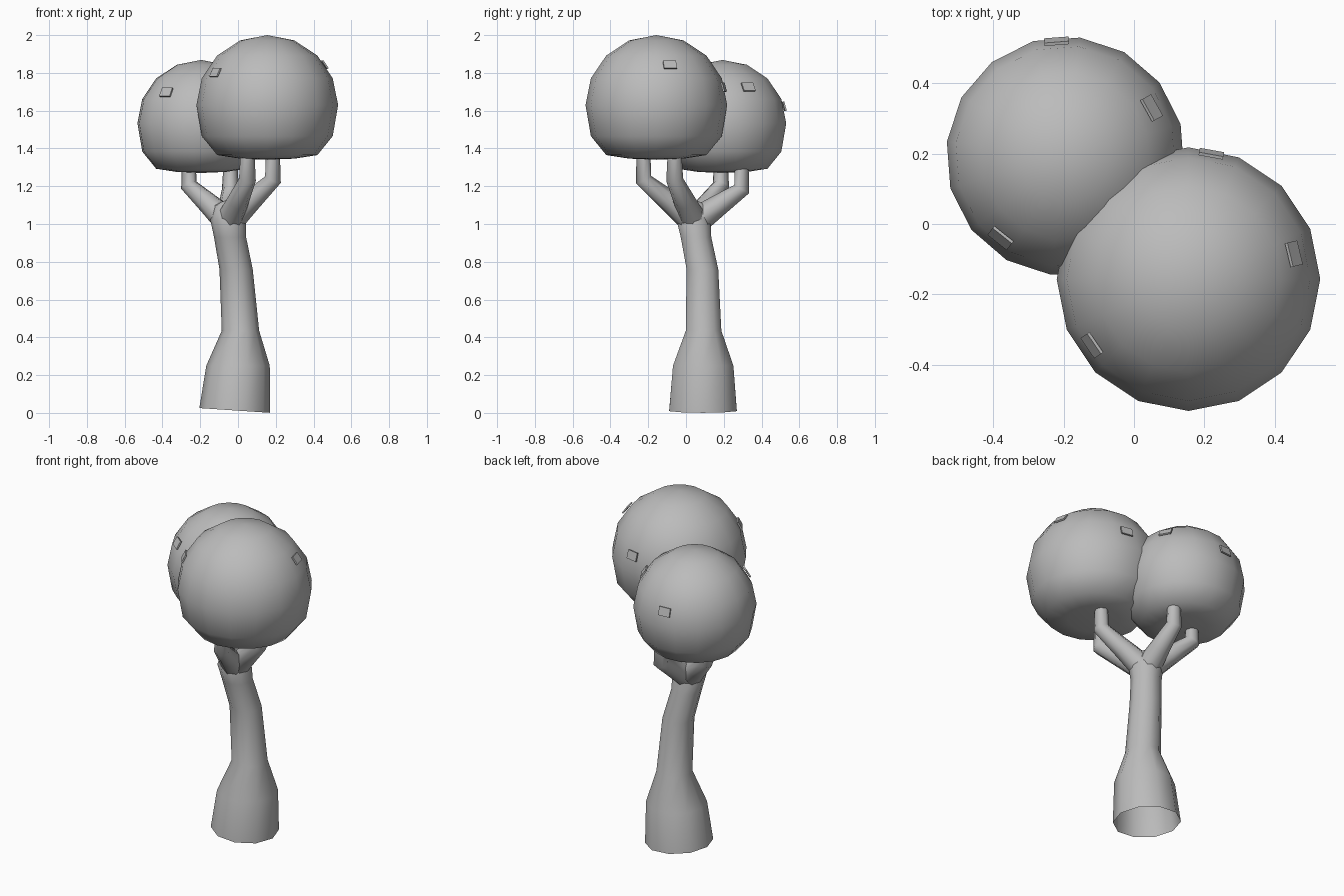
import bpy
import bmesh
import math
from mathutils import Vector, Matrix

if "Cube" in bpy.data.objects:
    bpy.data.objects.remove(bpy.data.objects["Cube"], do_unlink=True)

UP = Vector((0, 0, 1))

# One plain grey for the whole tree
grey = bpy.data.materials.new("plain_grey")
grey.use_nodes = True
colour = (0.5, 0.5, 0.5, 1)
grey.diffuse_color = colour
grey.node_tree.nodes["Principled BSDF"].inputs["Base Color"].default_value = colour


def finish(bm, name, angle):
    bmesh.ops.recalc_face_normals(bm, faces=bm.faces)
    mesh = bpy.data.meshes.new(name)
    bm.to_mesh(mesh)
    bm.free()
    mesh.materials.append(grey)
    obj = bpy.data.objects.new(name, mesh)
    bpy.context.collection.objects.link(obj)
    bpy.ops.object.select_all(action="DESELECT")
    obj.select_set(True)
    bpy.context.view_layer.objects.active = obj
    if angle:
        bpy.ops.object.shade_smooth_by_angle(angle=math.radians(angle))
    return obj


def loft(name, rings, sides, turn=0.0, upright=False, first_normal=None):
    """Skin a row of round sections given as (x, y, z, radius)."""
    bm = bmesh.new()
    centres = [Vector(r[:3]) for r in rings]
    loops = []
    for i, ring in enumerate(rings):
        along = centres[min(i + 1, len(rings) - 1)] - centres[max(i - 1, 0)]
        normal = UP if upright else along.normalized()
        if i == 0 and first_normal:
            normal = Vector(first_normal).normalized()
        spin = UP.rotation_difference(normal)
        loop = []
        for k in range(sides):
            a = turn + math.tau * k / sides
            offset = Vector((math.cos(a), math.sin(a), 0)) * ring[3]
            loop.append(bm.verts.new(centres[i] + spin @ offset))
        loops.append(loop)
    for low, high in zip(loops, loops[1:]):
        for k in range(sides):
            n = (k + 1) % sides
            bm.faces.new((low[k], low[n], high[n], high[k]))
    bmesh.ops.remove_doubles(bm, verts=bm.verts, dist=1e-5)
    return finish(bm, name, 60)


# Trunk, flared and open at the foot
loft("trunk", [
    (-0.017, 0.09, 0.013, 0.188),
    (0.0, 0.091, 0.25, 0.168),
    (0.013, 0.093, 0.435, 0.099),
    (-0.01, 0.087, 0.76, 0.088),
    (-0.042, 0.053, 0.93, 0.085),
    (-0.052, 0.04, 1.02, 0.094),
    (-0.055, 0.045, 1.1, 0.07),
    (-0.055, 0.045, 1.13, 0.0),
], 10, upright=True, first_normal=(0.067, 0, 1))

# Four bent branches growing from the top of the trunk
FORK = Vector((-0.05, 0.045, 1.01))
branches = {
    "right_front_branch": (0.185, -0.06, 1.235, 1.40),
    "front_branch": (0.05, -0.225, 1.235, 1.40),
    "side_branch": (-0.26, 0.185, 1.205, 1.33),
    "back_branch": (-0.04, 0.295, 1.185, 1.33),
}
for name, (x, y, bend, top) in branches.items():
    elbow = Vector((x, y, bend))
    mid = FORK.lerp(elbow, 0.5)
    loft(name, [
        (*FORK, 0.075),
        (*mid, 0.058),
        (*elbow, 0.045),
        (x, y, top, 0.036),
    ], 8)


# Crowns: round above, flattened underneath, with small leaf plates
def crown(name, x, y, z, radius, turn, leaves):
    drops = (0.773, 0.757, 0.707, 0.44)
    rings = []
    for i in range(9):
        lat = math.radians(-90 + 22.5 * i)
        height = -drops[i] if i < 4 else math.sin(lat) * 0.987
        rings.append((x, y, z + radius * height, abs(radius * math.cos(lat))))
    loft(name, rings, 16, turn=turn, upright=True)

    for n, (lx, ly) in enumerate(leaves):
        dx, dy = lx - x, ly - y
        lift = math.sqrt(max(0, radius ** 2 - dx ** 2 - dy ** 2))
        out = Vector((dx, dy, lift)).normalized()
        side = UP.cross(out).normalized()
        rise = out.cross(side)
        place = Matrix((side, rise, out)).transposed().to_4x4()
        place.translation = Vector((x, y, z)) + out * radius
        bm = bmesh.new()
        bmesh.ops.create_cube(bm, size=1,
                              matrix=place @ Matrix.Diagonal((0.07, 0.05, 0.009, 1)))
        finish(bm, f"{name}_leaf_{n + 1}", 0)


crown("large_crown", 0.155, -0.157, 1.63, 0.375, 0.0,
      [(0.455, -0.085), (-0.12, -0.345), (0.22, 0.2)])
crown("small_crown", -0.195, 0.193, 1.533, 0.34, math.radians(-7),
      [(0.05, 0.33), (-0.38, -0.04), (-0.22, 0.52)])
